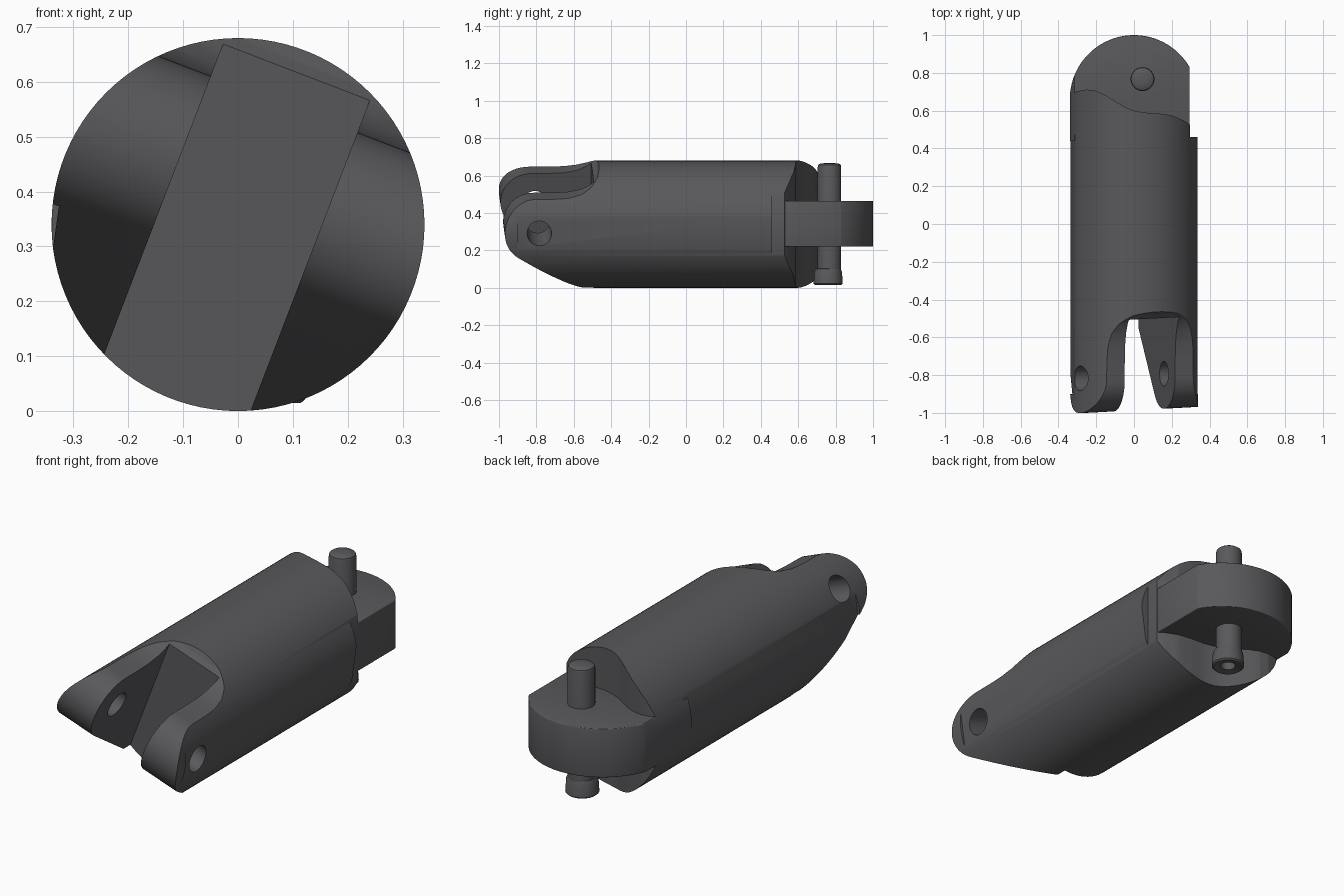
import bpy, bmesh, math

if "Cube" in bpy.data.objects:
    bpy.data.objects.remove(bpy.data.objects["Cube"])

R, ZC = 0.34, 0.34                      # barrel radius and axis height
A = math.radians(21)                    # roll of the fork about the barrel axis
S, C = math.sin(A), math.cos(A)

mat = bpy.data.materials.new("dark_grey_metal")
mat.diffuse_color = (0.1, 0.1, 0.107, 1)
mat.use_nodes = True
mat.node_tree.nodes["Principled BSDF"].inputs["Base Color"].default_value = mat.diffuse_color


def finish(name, bm):
    bmesh.ops.recalc_face_normals(bm, faces=bm.faces)
    me = bpy.data.meshes.new(name)
    bm.to_mesh(me)
    bm.free()
    me.materials.append(mat)
    ob = bpy.data.objects.new(name, me)
    bpy.context.collection.objects.link(ob)
    return ob


def prism(name, pts, w0, w1, place):
    """Extrude a 2D outline from w0 to w1, place(u, v, w) gives the 3D point."""
    bm = bmesh.new()
    a = [bm.verts.new(place(u, v, w0)) for u, v in pts]
    b = [bm.verts.new(place(u, v, w1)) for u, v in pts]
    n = len(pts)
    bm.faces.new(a)
    bm.faces.new(b)
    for i in range(n):
        j = (i + 1) % n
        bm.faces.new((a[i], a[j], b[j], b[i]))
    return finish(name, bm)


def lathe(name, prof, x, y, seg=40):
    """Revolve (radius, z) points about a vertical axis, capping both ends."""
    bm = bmesh.new()
    rings = [[bm.verts.new((x + r * math.cos(2 * math.pi * i / seg),
                            y + r * math.sin(2 * math.pi * i / seg), z))
              for i in range(seg)] for r, z in prof]
    for p, q in zip(rings, rings[1:]):
        for i in range(seg):
            j = (i + 1) % seg
            bm.faces.new((p[i], p[j], q[j], q[i]))
    bm.faces.new(rings[0])
    bm.faces.new(rings[-1])
    return finish(name, bm)


def arc(cx, cy, r, a0, a1, n):
    return [(cx + r * math.cos(math.radians(a0 + (a1 - a0) * i / n)),
             cy + r * math.sin(math.radians(a0 + (a1 - a0) * i / n))) for i in range(n + 1)]


def activate(ob):
    bpy.ops.object.select_all(action='DESELECT')
    ob.select_set(True)
    bpy.context.view_layer.objects.active = ob


def cut(ob, tool, op='DIFFERENCE'):
    m = ob.modifiers.new("cut", 'BOOLEAN')
    m.operation, m.solver, m.object = op, 'EXACT', tool
    activate(ob)
    bpy.ops.object.modifier_apply(modifier=m.name)
    bpy.data.objects.remove(tool)


def smooth(ob, deg=35):
    activate(ob)
    bpy.ops.object.shade_smooth_by_angle(angle=math.radians(deg))


def along_y(u, v, w):
    return (u, w, ZC + v)


def upright(u, v, w):
    return (u, v, w)


def fork(y, t, n):                      # tilted fork frame, slightly skewed in y
    return (n * C + t * S, y + 0.05 * n, ZC - n * S + t * C)


def slot(n, y, t):
    return fork(y, t, n)


def barrel(name, y0, y1):
    return prism(name, arc(0, 0, R, 0, 360 - 3.75, 95), y0, y1, along_y)


# Barrel with the forked front end
body = barrel("forked_barrel", -1.0, 0.8)
EY, ET, ER = -0.82, 0.07, 0.165
side = [(0.95, 0.5), (-0.40, 0.5), (-0.45, 0.365), (-0.48, 0.315), (-0.52, 0.28),
        (-0.57, 0.255), (-0.64, 0.24), (-0.72, 0.236)]
side += arc(EY, ET, ER, 90, 236, 28)
side += [(-0.5, -0.345), (-0.5, -0.5), (0.95, -0.5)]
cut(body, prism("fork_outline", side, -0.6, 0.6, fork), 'INTERSECT')
gap = [(-0.143, -1.3), (0.143, -1.3), (0.143, -0.5), (-0.143, -0.5)]
cut(body, prism("fork_gap", gap, -0.6, 0.6, slot))
cut(body, prism("pin_hole", arc(-0.80, ET, 0.065, 0, 348.75, 31), -0.6, 0.6, fork))

# Shallow flats along both sides
for sgn in (1, -1):
    g = math.radians(-8)
    flat = [(0.328, -0.12), (0.5, -0.12), (0.5, 0.12), (0.328, 0.12)]
    flat = [(sgn * (u * math.cos(g) - v * math.sin(g)),
             sgn * (u * math.sin(g) + v * math.cos(g))) for u, v in flat]
    cut(body, prism("side_flat", flat, -0.9, 0.47, along_y))

# Wavy rear shoulder and the notch on the right
rear = [(-0.5, 0.64), (-0.34, 0.68), (-0.30, 0.703), (-0.25, 0.712), (-0.2, 0.705),
        (-0.15, 0.682), (-0.1, 0.65), (-0.05, 0.62), (0, 0.60), (0.05, 0.59), (0.13, 0.585),
        (0.2, 0.575), (0.26, 0.55), (0.3, 0.525), (0.5, 0.45), (0.5, 1.2), (-0.5, 1.2)]
cut(body, prism("rear_outline", rear, -0.2, 0.9, upright))
cut(body, prism("rear_notch", [(0.297, 0.46), (0.5, 0.46), (0.5, 1), (0.297, 1)],
                -0.2, 0.9, upright))
smooth(body)

# Rounded rear tongue
outline = [(0.295, 0.44), (0.295, 0.829)] + arc(0, 0.66, R, 30, 180, 40) + [(-R, 0.44)]
tongue = prism("rear_tongue", outline, 0.22, 0.465, upright)
b = tongue.modifiers.new("soft_edges", 'BEVEL')
b.width, b.segments, b.limit_method, b.angle_limit = 0.018, 3, 'ANGLE', math.radians(60)
activate(tongue)
bpy.ops.object.modifier_apply(modifier=b.name)
cut(tongue, barrel("tongue_limit", 0.3, 1.2), 'INTERSECT')
smooth(tongue)

# Cross pin with a socket head underneath
pin = lathe("cross_pin", [(0.063, 0.09), (0.063, 0.645), (0.060, 0.657), (0.05, 0.664),
                          (0.02, 0.667)], 0.045, 0.767)
smooth(pin)
head = lathe("pin_head", [(0.035, 0.06), (0.035, 0.022), (0.07, 0.015), (0.078, 0.022),
                          (0.074, 0.085), (0.068, 0.10), (0.05, 0.107)], 0.045, 0.76)
smooth(head)

# Stand the lowest line of the barrel exactly on the ground
for ob in (body, tongue, pin, head):
    ob.location.z = 0.0
